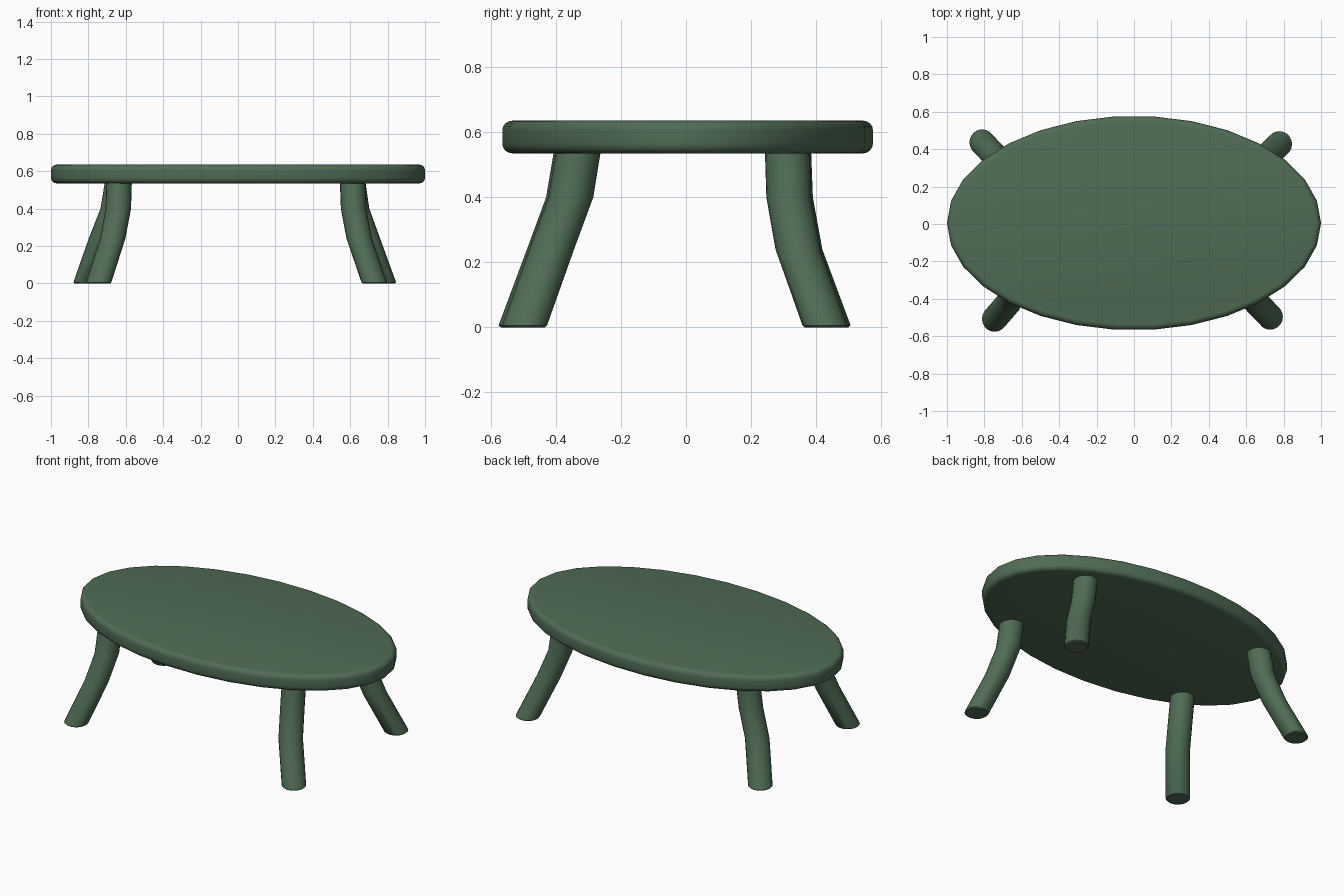
import bpy, bmesh
from math import cos, sin, tau

if "Cube" in bpy.data.objects:
    bpy.data.objects.remove(bpy.data.objects["Cube"])

green = bpy.data.materials.new("dark_green")
green.diffuse_color = (0.08, 0.15, 0.09, 1)
green.use_nodes = True
green.node_tree.nodes["Principled BSDF"].inputs["Base Color"].default_value = green.diffuse_color


def loft(name, rings, sides):
    """Stack horizontal ellipses (x, y, z, rx, ry) into a closed solid."""
    bm = bmesh.new()
    loops = [[bm.verts.new((x + rx * cos(tau * i / sides), y + ry * sin(tau * i / sides), z))
              for i in range(sides)] for x, y, z, rx, ry in rings]
    for low, high in zip(loops, loops[1:]):
        for i in range(sides):
            j = (i + 1) % sides
            bm.faces.new((low[i], low[j], high[j], high[i]))
    bm.faces.new(loops[0][::-1])
    bm.faces.new(loops[-1])
    mesh = bpy.data.meshes.new(name)
    bm.to_mesh(mesh)
    bm.free()
    mesh.materials.append(green)
    obj = bpy.data.objects.new(name, mesh)
    bpy.context.collection.objects.link(obj)
    bpy.context.view_layer.objects.active = obj
    obj.select_set(True)
    bpy.ops.object.shade_smooth_by_angle(angle=0.6)
    obj.select_set(False)
    return obj


# Oval table top with a rounded rim
R = 0.03
steps = [(R * (1 - sin(tau / 4 * k / 4)), R * (1 - cos(tau / 4 * k / 4))) for k in range(5)]
rim = [(inset, 0.535 + dz) for inset, dz in steps]
rim += [(inset, 0.635 - dz) for inset, dz in reversed(steps)]
loft("table_top", [(0, 0.005, z, 1.0 - i, 0.573 - i) for i, z in rim], 30)

# Bent, splayed legs: centre points at each height, from floor to top
HEIGHTS = (0.006, 0.24, 0.40, 0.56)
LEGS = {
    "front_left_leg": [(-0.745, -0.507), (-0.67, -0.42), (-0.64, -0.361), (-0.635, -0.334)],
    "front_right_leg": [(0.728, -0.496), (0.648, -0.413), (0.618, -0.354), (0.612, -0.328)],
    "back_left_leg": [(-0.812, 0.437), (-0.73, 0.35), (-0.667, 0.321), (-0.641, 0.315)],
    "back_right_leg": [(0.777, 0.427), (0.692, 0.344), (0.634, 0.316), (0.611, 0.311)],
}
for name, path in LEGS.items():
    rings = [(x, y, z, 0.068, 0.069) for (x, y), z in zip(path, HEIGHTS)]
    # small chamfer at the foot
    x, y = path[0]
    loft(name, [(x, y, 0, 0.062, 0.062)] + rings, 20)
